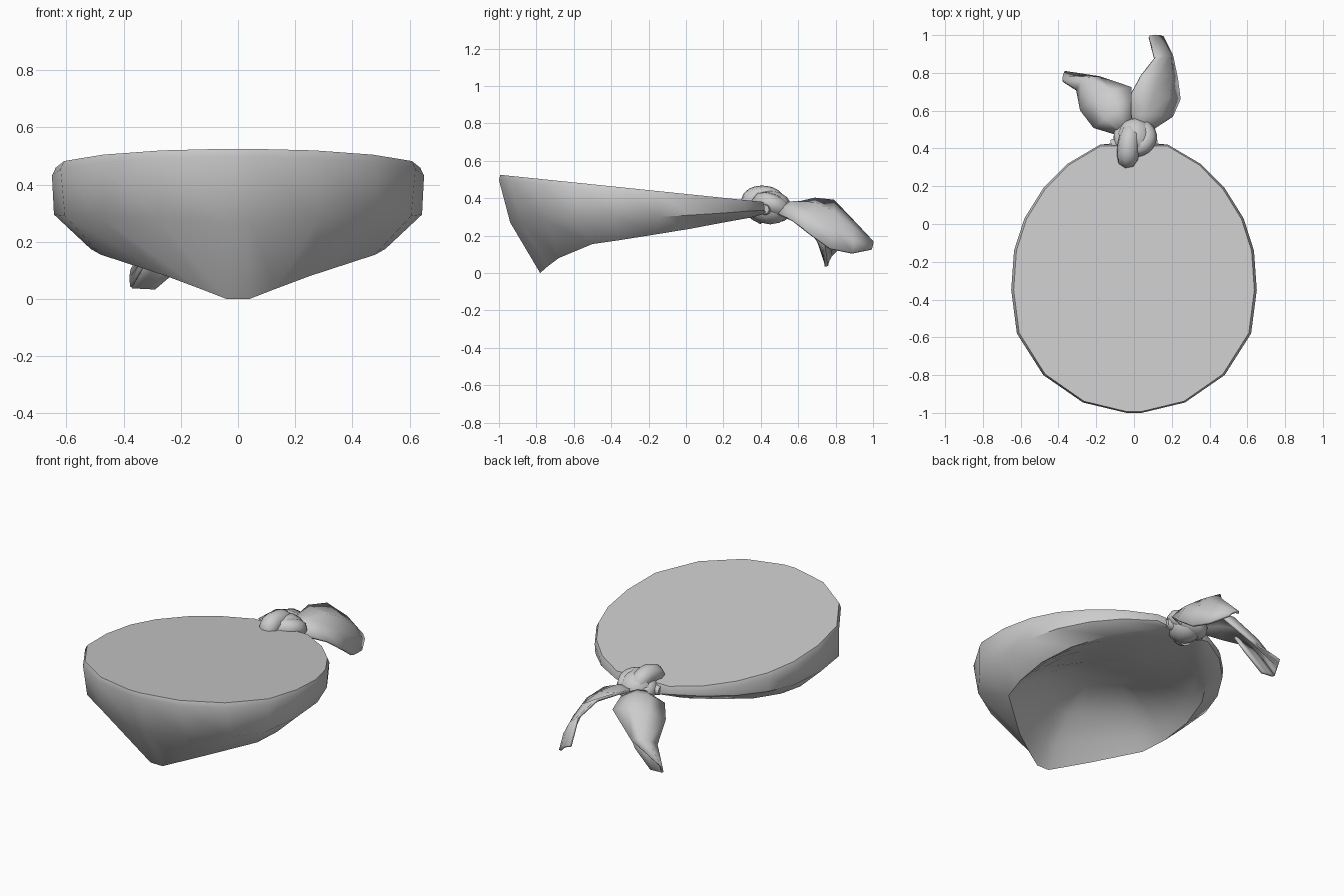
import bpy, bmesh, math
from mathutils import Vector

if "Cube" in bpy.data.objects:
    bpy.data.objects.remove(bpy.data.objects["Cube"])


def finish(name, bm, angle=40):
    bmesh.ops.recalc_face_normals(bm, faces=bm.faces)
    me = bpy.data.meshes.new(name)
    bm.to_mesh(me)
    bm.free()
    ob = bpy.data.objects.new(name, me)
    bpy.context.collection.objects.link(ob)
    bpy.ops.object.select_all(action='DESELECT')
    ob.select_set(True)
    bpy.context.view_layer.objects.active = ob
    bpy.ops.object.shade_smooth_by_angle(angle=math.radians(angle))
    return ob


def lid_z(y):
    return 0.38 + (0.42 - y) * 0.102


# Head wrap: half rings (front to back), mirrored and lofted
top = [(.04, -1), (.27, -.945), (.48, -.80), (.62, -.58), (.65, -.35),
       (.635, -.14), (.58, .03), (.48, .19), (.35, .32), (.18, .42)]
edge = [(x, y, lid_z(y) - .028) for x, y in top]
lid = [(x * .98, -.28 + (y + .28) * .99, lid_z(y)) for x, y in top]
ridge = [(.04, -.94, .27), (.28, -.885, .28), (.48, -.76, .285), (.605, -.6, .29),
         (.643, -.37, .295), (.63, -.14, .30), (.575, .03, .31), (.475, .19, .32),
         (.345, .32, .33), (.18, .42, .335)]
rim = [(.04, -.78, 0), (.13, -.74, .035), (.25, -.68, .08), (.48, -.5, .155),
       (.515, -.36, .175), (.52, -.17, .205), (.47, .02, .236), (.36, .2, .27),
       (.23, .34, .295), (.08, .43, .318)]


def bowl(scale, rise):
    """Ring of the shallow lining, shrunk towards the middle and raised."""
    return [(x * scale, -.2 + (y + .2) * scale, z + (lid_z(y) - .085 - z) * rise) for x, y, z in rim]


bm = bmesh.new()
loops = []
for half in (lid, edge, ridge, rim, bowl(.88, .3), bowl(.68, .65), bowl(.35, .9)):
    full = half + [(-x, y, z) for x, y, z in reversed(half)]
    loops.append([bm.verts.new(p) for p in full])
for a, b in zip(loops, loops[1:]):
    for i in range(len(a)):
        j = (i + 1) % len(a)
        bm.faces.new((a[i], a[j], b[j], b[i]))
bm.faces.new(loops[0])
bm.faces.new(loops[-1])
finish("head_wrap", bm, 48)


# Knot: a core ball with cloth strands around it
bm = bmesh.new()
bmesh.ops.create_uvsphere(bm, u_segments=10, v_segments=7, radius=1)
for v in bm.verts:
    v.co = Vector((v.co.x * .10 + .005, v.co.y * .115 + .45, v.co.z * .09 + .35))
finish("knot_core", bm, 60)


def strand(name, pts, radii, cyclic=False):
    cu = bpy.data.curves.new(name, 'CURVE')
    cu.dimensions = '3D'
    cu.bevel_depth = 1
    cu.bevel_resolution = 2
    cu.resolution_u = 3
    cu.use_fill_caps = True
    sp = cu.splines.new('NURBS')
    sp.points.add(len(pts) - 1)
    for p, co, r in zip(sp.points, pts, radii):
        p.co = (*co, 1)
        p.radius = r
    sp.use_cyclic_u = cyclic
    sp.use_endpoint_u = not cyclic
    sp.order_u = 3
    ob = bpy.data.objects.new(name, cu)
    bpy.context.collection.objects.link(ob)
    return ob


strand("knot_loop", [(-.02, .42, .30), (-.035, .35, .34), (-.035, .345, .40), (-.03, .42, .415),
                     (-.02, .49, .39), (-.01, .50, .34)], [.045, .052, .058, .058, .052, .04])
ring = [(.07 * math.cos(a) + .005, .46 + .06 * math.sin(a), .355 + .03 * math.cos(a + 1))
        for a in [i * math.tau / 8 for i in range(8)]]
strand("knot_wrap", ring, [.052] * 8, cyclic=True)
strand("knot_base", [(-.12, .42, .34), (-.06, .43, .345), (.06, .43, .345), (.12, .42, .34)],
       [.025, .045, .045, .025])


# Cloth tails: a strip between two edges with an arched middle
def tail(name, left, right, bulge):
    bm = bmesh.new()
    rows = []
    n = len(left)
    for i in range(n):
        l, r = Vector(left[i]), Vector(right[i])
        k = min(i + 1, n - 1)
        m = max(i - 1, 0)
        along = Vector(left[k]) + Vector(right[k]) - Vector(left[m]) - Vector(right[m])
        nor = (r - l).cross(along).normalized()
        row = []
        for t in (0, .33, .67, 1):
            lift = bulge[i] * 4 * t * (1 - t)
            row.append(bm.verts.new(l.lerp(r, t) + nor * lift))
        rows.append(row)
    for a, b in zip(rows, rows[1:]):
        for j in range(3):
            bm.faces.new((a[j], a[j + 1], b[j + 1], b[j]))
    ob = finish(name, bm, 45)
    s = ob.modifiers.new("thickness", 'SOLIDIFY')
    s.thickness = .016
    s.offset = 0


tail("right_tail",
     [(0, .50, .36), (-.015, .58, .37), (-.015, .69, .395), (.04, .79, .385), (.11, .88, .29), (.08, .992, .17)],
     [(.06, .48, .32), (.20, .57, .28), (.24, .66, .21), (.225, .77, .13), (.20, .89, .105), (.15, .99, .125)],
     [.02, .045, .055, .05, .025, .012])
tail("left_tail",
     [(-.07, .47, .33), (-.21, .51, .32), (-.28, .60, .275), (-.30, .71, .17), (-.37, .755, .04)],
     [(-.01, .52, .35), (-.01, .64, .35), (-.015, .72, .31), (-.18, .775, .19), (-.365, .805, .115)],
     [.02, .045, .055, .04, .01])
# Turned-under cloth at the tip of the left tail
tail("left_tail_fold",
     [(-.28, .69, .20), (-.30, .71, .165), (-.37, .755, .04)],
     [(-.12, .72, .21), (-.18, .74, .13), (-.29, .75, .035)],
     [0, 0, 0])
